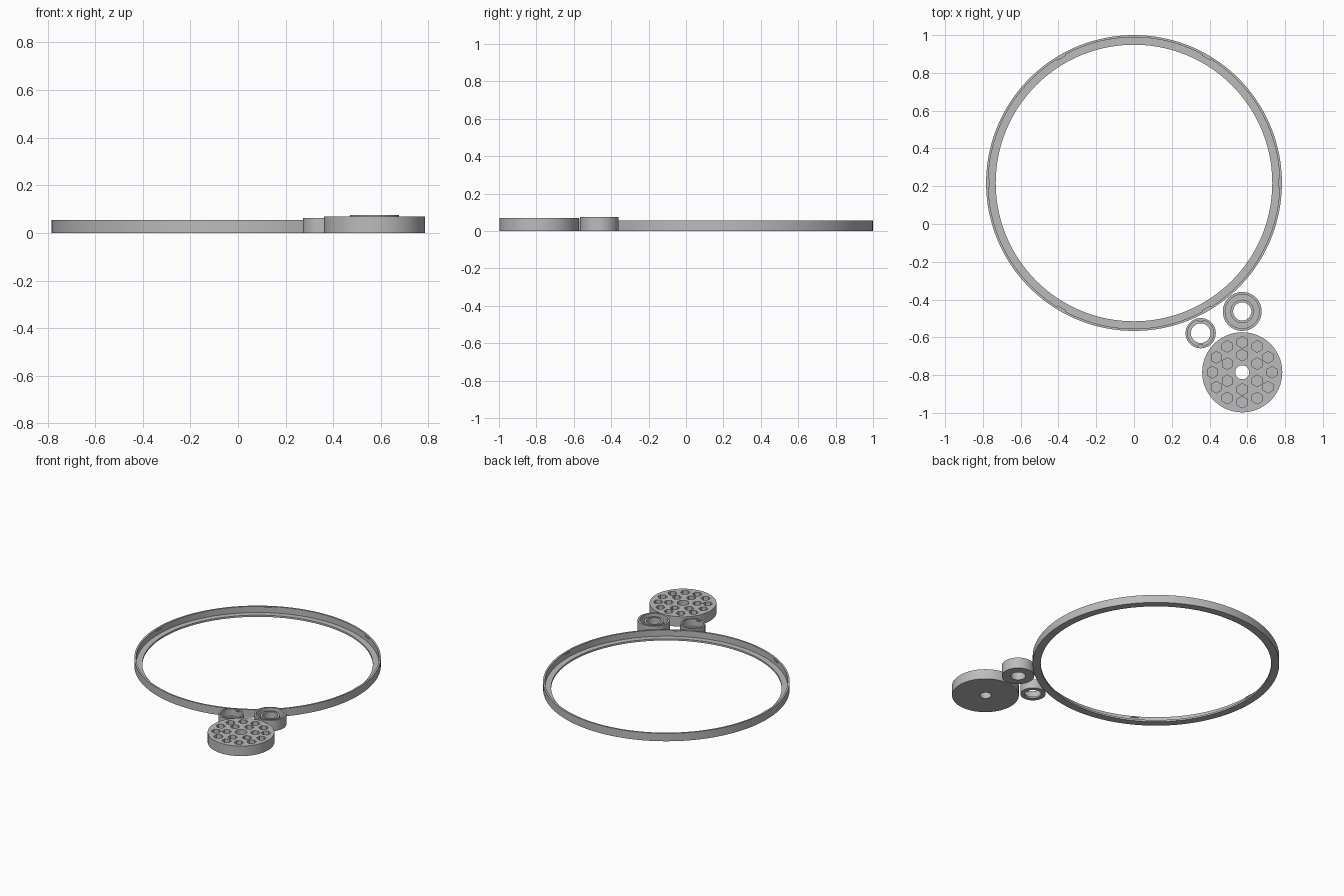
import bpy, bmesh, math
from mathutils import Matrix, Vector

cube = bpy.data.objects.get("Cube")
if cube:
    bpy.data.objects.remove(cube, do_unlink=True)

grey = bpy.data.materials.new("plain grey")
grey.use_nodes = True
colour = (0.5, 0.5, 0.5, 1)
grey.diffuse_color = colour
grey.node_tree.nodes["Principled BSDF"].inputs["Base Color"].default_value = colour


def finish(name, bm, location=(0, 0, 0)):
    bmesh.ops.recalc_face_normals(bm, faces=bm.faces)
    mesh = bpy.data.meshes.new(name)
    bm.to_mesh(mesh)
    bm.free()
    mesh.materials.append(grey)
    obj = bpy.data.objects.new(name, mesh)
    obj.location = location
    bpy.context.collection.objects.link(obj)
    return obj


def smooth(obj):
    bpy.ops.object.select_all(action="DESELECT")
    bpy.context.view_layer.objects.active = obj
    obj.select_set(True)
    bpy.ops.object.shade_smooth_by_angle(angle=math.radians(30))


def lathe(name, profile, centre, sides=96):
    """Spin a closed (radius, height) profile around the vertical axis."""
    bm = bmesh.new()
    rings = []
    for i in range(sides):
        a = math.tau * i / sides
        rings.append([bm.verts.new((r * math.cos(a), r * math.sin(a), z)) for r, z in profile])
    n = len(profile)
    for i in range(sides):
        p, q = rings[i], rings[(i + 1) % sides]
        for j in range(n):
            k = (j + 1) % n
            bm.faces.new((p[j], q[j], q[k], p[k]))
    return finish(name, bm, (*centre, 0))


def stepped_ring(inner, wall, outer, floor, height):
    """Thin upright wall with a low inward ledge."""
    return [(inner, 0), (outer, 0), (outer, height), (wall, height), (wall, floor), (inner, floor)]


def clips(name, centre, radius, height, size, angles):
    """Small retaining tabs on the inside of a wall."""
    bm = bmesh.new()
    for angle in angles:
        m = Matrix.Rotation(math.radians(angle), 4, "Z") @ Matrix.Translation((radius, 0, height))
        bmesh.ops.create_cube(bm, size=1, matrix=m @ Matrix.Diagonal((*size, 1)))
    return finish(name, bm, (*centre, 0))


# Large ring with six retaining tabs
ring_centre = (0, 0.217)
smooth(lathe("large_ring", stepped_ring(0.732, 0.771, 0.783, 0.012, 0.055), ring_centre, 192))
clips("large_ring_tabs", ring_centre, 0.769, 0.048, (0.01, 0.05, 0.008), range(0, 360, 60))

# Small ring with two retaining tabs
small_centre = (0.353, -0.578)
smooth(lathe("small_ring", stepped_ring(0.052, 0.069, 0.08, 0.012, 0.062), small_centre))
clips("small_ring_tabs", small_centre, 0.066, 0.055, (0.012, 0.022, 0.008), (90, 270))

# Roller cup: outer wall, groove and central hub
roller = [(0.048, 0), (0.103, 0), (0.103, 0.076), (0.09, 0.076), (0.09, 0.02),
          (0.062, 0.02), (0.062, 0.066), (0.048, 0.066)]
smooth(lathe("roller_cup", roller, (0.573, -0.463)))

# Disc with a central bore
disc_centre = (0.573, -0.785)
disc = lathe("pocket_disc", [(0.037, 0), (0.212, 0), (0.212, 0.07), (0.037, 0.07)], disc_centre)

# Hexagonal pockets in two circles, cut into the disc
bm = bmesh.new()
for count, radius in ((6, 0.091), (12, 0.158)):
    for i in range(count):
        a = math.tau * i / count + math.pi / 2
        spot = Vector((radius * math.cos(a), radius * math.sin(a), 0.07))
        bmesh.ops.create_cone(bm, cap_ends=True, segments=6, radius1=0.031, radius2=0.031,
                              depth=0.1, matrix=Matrix.Translation(spot))
cutter = finish("pocket_cutter", bm, (*disc_centre, 0))
cutter.hide_render = True
cut = disc.modifiers.new("pockets", "BOOLEAN")
cut.operation = "DIFFERENCE"
cut.solver = "EXACT"
cut.object = cutter
bpy.context.view_layer.update()
cut_mesh = bpy.data.meshes.new_from_object(disc.evaluated_get(bpy.context.evaluated_depsgraph_get()))
disc.modifiers.clear()
disc.data = cut_mesh
bpy.data.objects.remove(cutter, do_unlink=True)
smooth(disc)
